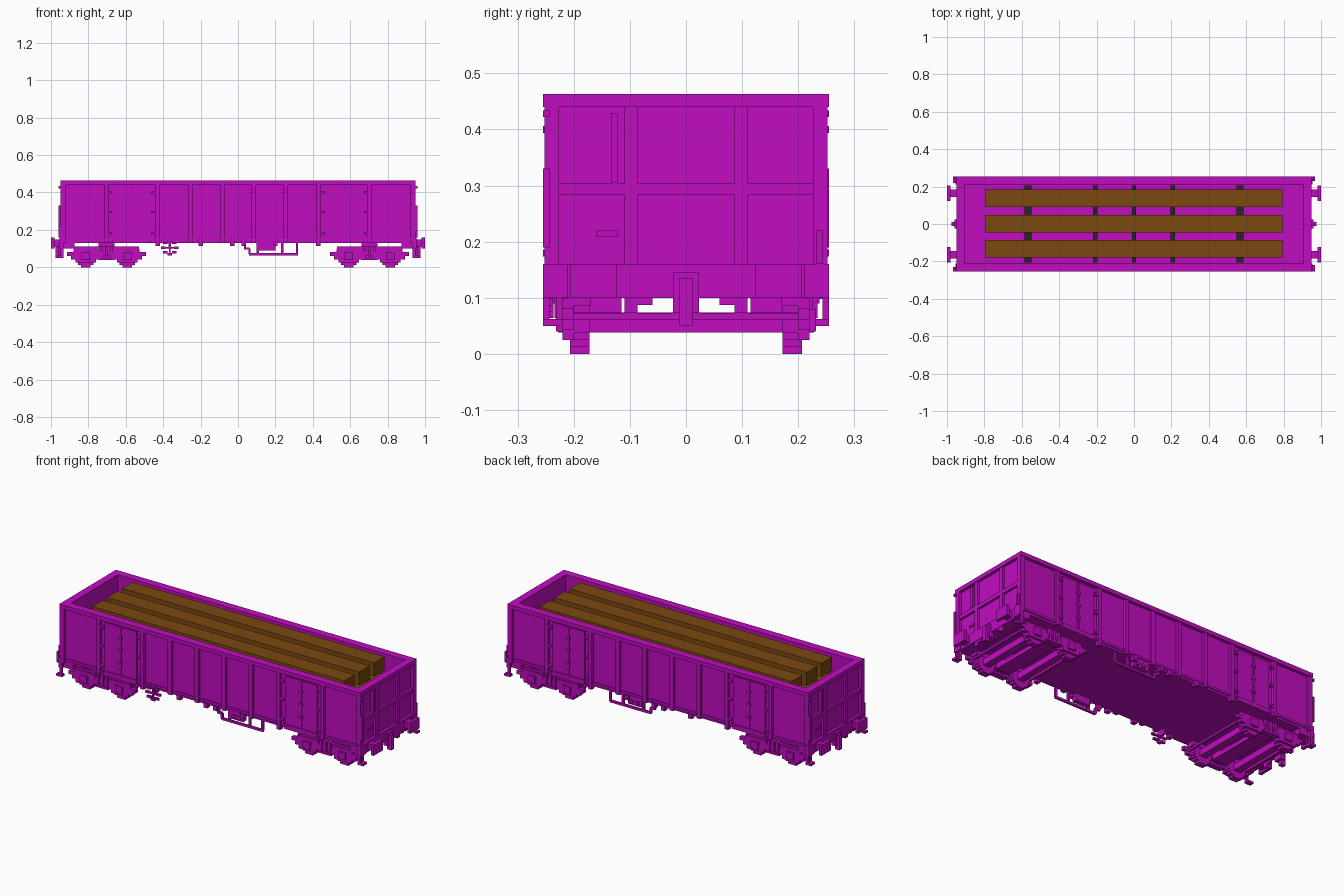
import bpy, bmesh, math
from mathutils import Matrix, Vector

cube = bpy.data.objects.get("Cube")
if cube:
    bpy.data.objects.remove(cube, do_unlink=True)


def material(name, red, green, blue):
    colour = (red, green, blue, 1)
    mat = bpy.data.materials.new(name)
    mat.use_nodes = True
    mat.diffuse_color = colour
    mat.node_tree.nodes["Principled BSDF"].inputs["Base Color"].default_value = colour
    return mat


PAINT = material("magenta paint", .53, .004, .53)
WOOD = material("brown timber", .195, .065, .005)
DARK = material("dark packing", .018, .018, .014)


def span(low, high):
    return [(low, high)]


def around(half, *centres):
    return [(centre - half, centre + half) for centre in centres]


def part(name, x, y, z, copies="", mat=PAINT):
    """Fill every combination of the x, y and z spans with a block.
    Copies are mirrored in the named axes, or given a half turn."""
    if copies == "turn":
        signs = [(1, 1), (-1, -1)]
    else:
        signs = [(sx, sy) for sx in ((1, -1) if "x" in copies else (1,))
                 for sy in ((1, -1) if "y" in copies else (1,))]
    bm = bmesh.new()
    for sx, sy in signs:
        for corners in [(a, b, c) for a in x for b in y for c in z]:
            low, high = (Vector(ends) for ends in zip(*corners))
            centre = (low + high) / 2 * Matrix.Identity(3)[0][0]
            place = Matrix.Translation((sx * centre.x, sy * centre.y, centre.z))
            bmesh.ops.create_cube(bm, size=1, matrix=place @ Matrix.Diagonal((*(high - low), 1)))
    mesh = bpy.data.meshes.new(name)
    bm.to_mesh(mesh)
    bm.free()
    mesh.materials.append(mat)
    bpy.context.collection.objects.link(bpy.data.objects.new(name, mesh))


# Main planes of the body: half length and width, heights, wall faces
LENGTH, WIDTH, TOP = .948, .255, .463
HEADSTOCK, SILL, FLOOR, RIM = .1, .142, .155, .44
INNER_SIDE, SIDE, INNER_END, END = .21, .238, .905, .932
STAKE = WIDTH - .003
THIN = .012
full_length, full_width = around(END, 0), around(SIDE, 0)
wall_height = span(SILL, RIM)

# Open body
part("floor", full_length, full_width, span(SILL - THIN, FLOOR))
part("side_wall", full_length, span(INNER_SIDE, SIDE), wall_height, "y")
part("end_wall", span(INNER_END, END), full_width, span(HEADSTOCK, RIM), "x")
part("side_rim", around(LENGTH, 0), span(INNER_SIDE, WIDTH), span(RIM, TOP), "y")
part("end_rim", span(INNER_END, LENGTH), around(INNER_SIDE, 0), span(RIM, TOP), "x")
part("side_sill", full_length, span(SIDE, SIDE + THIN / 2), span(SILL, FLOOR), "y")

# Side stakes and the short brackets below them
stake_height = span(SILL - THIN, RIM)
part("side_stakes", around(THIN, .085, .255, .43, .705), span(SIDE, STAKE), stake_height, "xy")
part("corner_posts", span(END - THIN, LENGTH), span(SIDE - THIN, STAKE), stake_height, "xy")
part("stake_feet", around(THIN, .03, .2, .43), span(SIDE - THIN, STAKE),
     span(.115, SILL), "xy")

# Double doors with hinges, lock bar and sill
DOOR, LEAF = .569, .104
door_face = SIDE + .007
part("doors", around(LEAF / 2 - .003, DOOR - LEAF / 2, DOOR + LEAF / 2),
     span(SIDE, door_face), span(FLOOR, RIM - THIN), "xy")
part("door_lock_bar", around(THIN / 2, DOOR), span(SIDE, door_face + .005),
     span(FLOOR, RIM - THIN), "xy")
part("door_hinges", around(THIN, DOOR - LEAF - THIN, DOOR + LEAF + THIN),
     span(SIDE, WIDTH), around(THIN / 2, .18, .295, .4), "xy")
part("door_latches", around(THIN, DOOR), span(SIDE, STAKE),
     around(THIN / 2, .22, .295, .365), "xy")
part("door_sill", around(LEAF, DOOR), span(SIDE, STAKE), span(SILL - THIN, FLOOR), "xy")

# End framing
end_face = span(END, LENGTH - .003)
part("end_posts", end_face, around(THIN, .098), span(HEADSTOCK + THIN, RIM), "xy")
part("end_band", end_face, full_width, around(.011, .294), "x")
part("end_handrail", span(END, LENGTH), around(THIN / 2, -.128), span(.305, .428), "turn")
part("end_label_plate", span(END, END + THIN / 2), span(-.16, -.122),
     around(THIN / 2, .214), "turn")
part("corner_handrail", span(LENGTH, LENGTH + THIN), span(-WIDTH, THIN - WIDTH),
     span(.19, .33) + around(THIN / 2, RIM - THIN), "turn")
part("headstock", span(INNER_END - .03, LENGTH), around(SIDE, 0), span(HEADSTOCK, .16), "x")
part("corner_block", span(END, LENGTH + THIN / 2), span(INNER_SIDE, WIDTH),
     span(HEADSTOCK, .16), "xy")
part("corner_lamp_bracket", span(LENGTH, LENGTH + THIN), around(THIN / 2, SIDE),
     span(.16, .22), "turn")

# Buffers and coupling
BUFFER, BUFFER_Z = .165, .13
part("buffer_plate", span(.982, 1), around(.042, BUFFER), around(.03, BUFFER_Z), "xy")
part("buffer_stem", span(END, .985), around(.02, BUFFER), around(.018, BUFFER_Z), "xy")
part("coupling_block", span(END, LENGTH + THIN), around(.023, 0), span(.073, .145), "x")
part("coupling_hook", span(LENGTH, .975), around(THIN, 0), span(.05, .135), "x")
part("brake_pipe", end_face, around(THIN, .098), span(.073, HEADSTOCK), "xy")
part("brake_pipe_bracket", end_face, span(.06, .11), span(.087, HEADSTOCK), "xy")

# Corner steps on the right of each end, with slim hangers
part("shunter_step", span(END, LENGTH + .02), span(-WIDTH, -.22), around(THIN / 2, .056), "turn")
part("step_hangers", span(END, LENGTH), around(THIN / 2, -.249, -.226),
     span(.05, HEADSTOCK), "turn")
part("shunter_grip", span(END, LENGTH + .02), span(.23, WIDTH), around(THIN / 2, .056), "turn")
part("grip_hanger", span(END, LENGTH), around(THIN / 2, .249), span(.05, HEADSTOCK), "turn")

# Stepped wheels: each layer is as wide as the circle at that height
BOGIE, HALF_BASE = .703, .111
AXLES = (BOGIE - HALF_BASE, BOGIE + HALF_BASE)
RADIUS, LAYERS = .056, 9
for layer in range(LAYERS):
    step = 2 * RADIUS / LAYERS
    middle = (layer + .5) * step
    half = math.sqrt(RADIUS ** 2 - (middle - RADIUS) ** 2)
    part(f"wheel_layer_{layer}", around(half, *AXLES), span(.172, .207),
         around(step / 2, middle), "xy")
part("axles", around(.02, *AXLES), around(.18, 0), around(.018, RADIUS), "x")

# Axle boxes widen in steps towards the middle
box_face = span(.2, .22)
for level, half in enumerate((.055, .08, .1, .065)):
    part(f"axle_box_layer_{level}", around(half, *AXLES), box_face,
         around(.01, .035 + level * .018), "xy")
part("axle_box_caps", around(.022, *AXLES), span(.21, .232), around(.02, .06), "xy")

# Bogie frames, springs and cross beams
part("bogie_side_frame", around(.175, BOGIE), span(.17, .212), span(.085, .11), "xy")
part("bogie_middle_frame", around(.063, BOGIE), span(.175, .215), span(.06, .085), "xy")
part("bolster_springs", around(.008, BOGIE - .028, BOGIE, BOGIE + .028), span(.2, .225),
     span(.04, .11), "xy")
part("spring_plank", around(.043, BOGIE), span(.195, .228), around(THIN / 2, .044), "xy")
part("bogie_bolster", around(.043, BOGIE), around(.18, 0), span(.05, .073), "x")
part("bogie_end_beams", around(THIN / 2, BOGIE - .175, BOGIE + .175), around(.2, 0),
     around(THIN / 2, .067), "x")
part("bogie_supports", around(.043, BOGIE), span(.115, .18), span(.07, SILL), "xy")

# Brake gear loop with its control box on each side
loop_depth = around(THIN / 2, .228)
part("loop_bottom", span(.06, .32), loop_depth, around(THIN / 2, .07), "y")
part("loop_hangers", around(THIN / 2, .106, .236, .316), loop_depth, span(.07, SILL), "y")
part("loop_step_post", around(THIN / 2, .061), loop_depth, span(.07, HEADSTOCK), "y")
part("loop_step", span(.032, .061), loop_depth, around(THIN / 2, HEADSTOCK), "y")
part("loop_end_post", around(THIN / 2, .038), loop_depth, span(HEADSTOCK, SILL), "y")
part("brake_control_box", span(.11, .2), span(INNER_SIDE, SIDE), span(.09, SILL), "y")
part("brake_control_knobs", around(.009, .14, .178), span(SIDE, SIDE + .007),
     around(.01, .108), "y")

# Hand brake wheel with four spokes, on the front side only
HUB_X, HUB_Z, RIM_RADIUS, SEGMENTS = -.365, .105, .035, 8
wheel_depth = around(THIN / 2, -.242)
for segment in range(SEGMENTS):
    angle = math.tau * segment / SEGMENTS
    part(f"hand_wheel_rim_{segment}", around(THIN, HUB_X + RIM_RADIUS * math.cos(angle)),
         wheel_depth, around(THIN / 2, HUB_Z + RIM_RADIUS * math.sin(angle)))
part("hand_wheel_spoke", around(RIM_RADIUS, HUB_X), wheel_depth, around(.004, HUB_Z))
part("hand_wheel_upright", around(.004, HUB_X), wheel_depth, around(RIM_RADIUS, HUB_Z))
part("hand_wheel_shaft", around(THIN / 2, HUB_X), span(-.24, -.2), span(.098, SILL))

# Stacked timber load with dark packing bars under each layer
BEAM, PACKING = .077, .025
tiers = [FLOOR + PACKING + tier * (BEAM + PACKING) for tier in range(3)]
part("timber_beams", around(.795, 0), around(.047, -.132, .002, .138),
     [(base, base + BEAM) for base in tiers], mat=WOOD)
packing_heights = [(base - PACKING, base) for base in tiers]
part("packing_bars", around(THIN, -.207, 0, .207), around(.205, 0), packing_heights, mat=DARK)
part("wide_packing_bars", around(.019, -.567, .567), around(.205, 0), packing_heights, mat=DARK)
